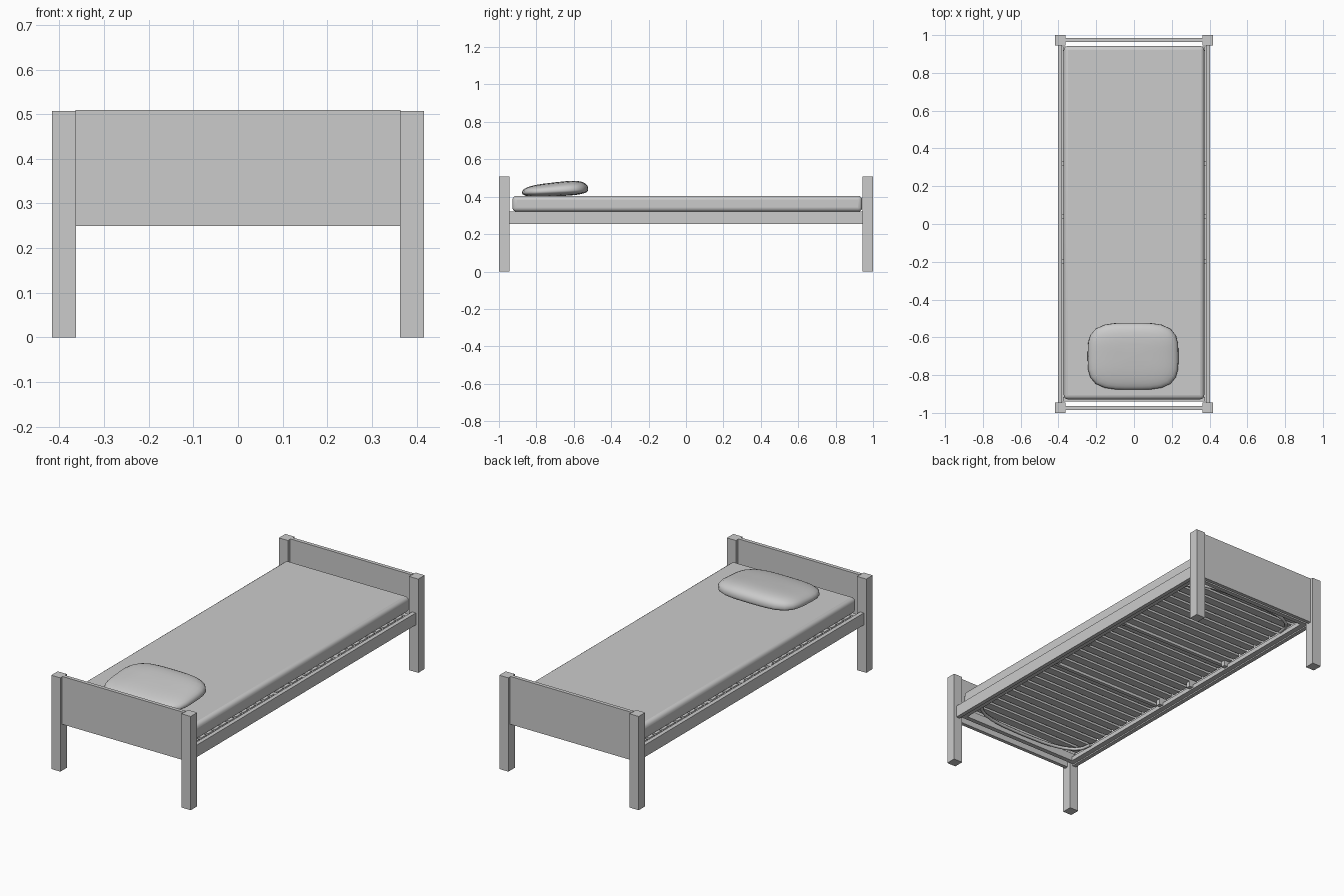
import bpy, bmesh, math
from mathutils import Vector

if "Cube" in bpy.data.objects:
    bpy.data.objects.remove(bpy.data.objects["Cube"], do_unlink=True)

GREY = (0.6, 0.6, 0.6, 1)
grey = bpy.data.materials.new("plain grey")
grey.use_nodes = True
grey.diffuse_color = GREY
grey.node_tree.nodes["Principled BSDF"].inputs["Base Color"].default_value = GREY


def add_object(name, bm):
    mesh = bpy.data.meshes.new(name)
    bmesh.ops.recalc_face_normals(bm, faces=bm.faces)
    bm.to_mesh(mesh)
    bm.free()
    mesh.materials.append(grey)
    obj = bpy.data.objects.new(name, mesh)
    bpy.context.collection.objects.link(obj)
    return obj


def box(name, low, high):
    low, high = Vector(low), Vector(high)
    bm = bmesh.new()
    bmesh.ops.create_cube(bm, size=1)
    for v in bm.verts:
        v.co = (low + high) / 2 + v.co * (high - low)
    return add_object(name, bm)


def smooth(obj, angle=50):
    bpy.ops.object.select_all(action="DESELECT")
    obj.select_set(True)
    bpy.context.view_layer.objects.active = obj
    bpy.ops.object.shade_smooth_by_angle(angle=math.radians(angle))


def span(a, b):
    return min(a, b), max(a, b)


# Posts, end boards and end bearers
for sy, end in ((-1, "front"), (1, "back")):
    y0, y1 = span(sy * 0.945, sy)
    for sx, side in ((-1, "right"), (1, "left")):
        x0, x1 = span(sx * 0.363, sx * 0.417)
        box(f"{end}_{side}_post", (x0, y0, 0), (x1, y1, 0.507))
    y0, y1 = span(sy * 0.964, sy * 0.984)
    box(f"{end}_board", (-0.364, y0, 0.25), (0.364, y1, 0.509))
    y0, y1 = span(sy * 0.915, sy * 0.94)
    box(f"{end}_bearer", (-0.375, y0, 0.262), (0.375, y1, 0.305))

# Side rails with inner ledges and small slat-base clips
for sx, side in ((-1, "right"), (1, "left")):
    x0, x1 = span(sx * 0.38, sx * 0.402)
    box(f"{side}_rail", (x0, -0.946, 0.255), (x1, 0.946, 0.32))
    x0, x1 = span(sx * 0.352, sx * 0.38)
    box(f"{side}_ledge", (x0, -0.94, 0.262), (x1, 0.94, 0.285))
    for y in (-0.2, 0.04, 0.32):
        x0, x1 = span(sx * 0.33, sx * 0.381)
        box(f"{side}_clip", (x0, y - 0.012, 0.27), (x1, y + 0.012, 0.312))

# Slats across the base
COUNT = 30
for i in range(COUNT):
    y = -0.87 + 1.74 * i / (COUNT - 1)
    box("slat", (-0.362, y - 0.022, 0.3), (0.362, y + 0.022, 0.312))

# Cross bars under the slats
for y in (-0.24, 0.3):
    box("cross_bar", (-0.36, y - 0.01, 0.285), (0.36, y + 0.01, 0.3))

# Bowed tube at each end of the slat base
for sy, end in ((-1, "front"), (1, "back")):
    curve = bpy.data.curves.new(f"{end}_bowed_tube", "CURVE")
    curve.dimensions = "3D"
    curve.bevel_depth = 0.009
    curve.bevel_resolution = 1
    curve.use_fill_caps = True
    spline = curve.splines.new("POLY")
    spline.points.add(12)
    for i, p in enumerate(spline.points):
        a = math.pi * i / 12
        x = 0.345 * math.copysign(abs(math.cos(a)) ** 0.7, math.cos(a))
        p.co = (x, sy * (0.76 + 0.14 * math.sin(a) ** 0.7), 0.285, 1)
    curve.materials.append(grey)
    bpy.context.collection.objects.link(bpy.data.objects.new(curve.name, curve))

# Mattress with soft edges
mattress = box("mattress", (-0.372, -0.928, 0.32), (0.372, 0.942, 0.405))
bevel = mattress.modifiers.new("soft edges", "BEVEL")
bevel.width = 0.022
bevel.segments = 4
smooth(mattress)

# Pillow: a squared cushion, thinner toward the front end
bm = bmesh.new()
bmesh.ops.create_uvsphere(bm, u_segments=32, v_segments=16, radius=1)
for v in bm.verts:
    flat = math.hypot(v.co.x, v.co.y)
    a = math.atan2(v.co.y, v.co.x)
    c, s = math.cos(a), math.sin(a)
    grow = flat ** 0.6 / (abs(c) ** 3.6 + abs(s) ** 3.6) ** (1 / 3.6)
    px, py = c * grow, s * grow
    up = math.copysign(abs(v.co.z) ** 0.8, v.co.z)
    height = (0.047 + 0.012 * py) if up > 0 else 0.028
    v.co = (-0.005 + 0.24 * px, -0.7 + 0.177 * py, 0.43 + 0.008 * py + height * up)
smooth(add_object("pillow", bm), 80)
